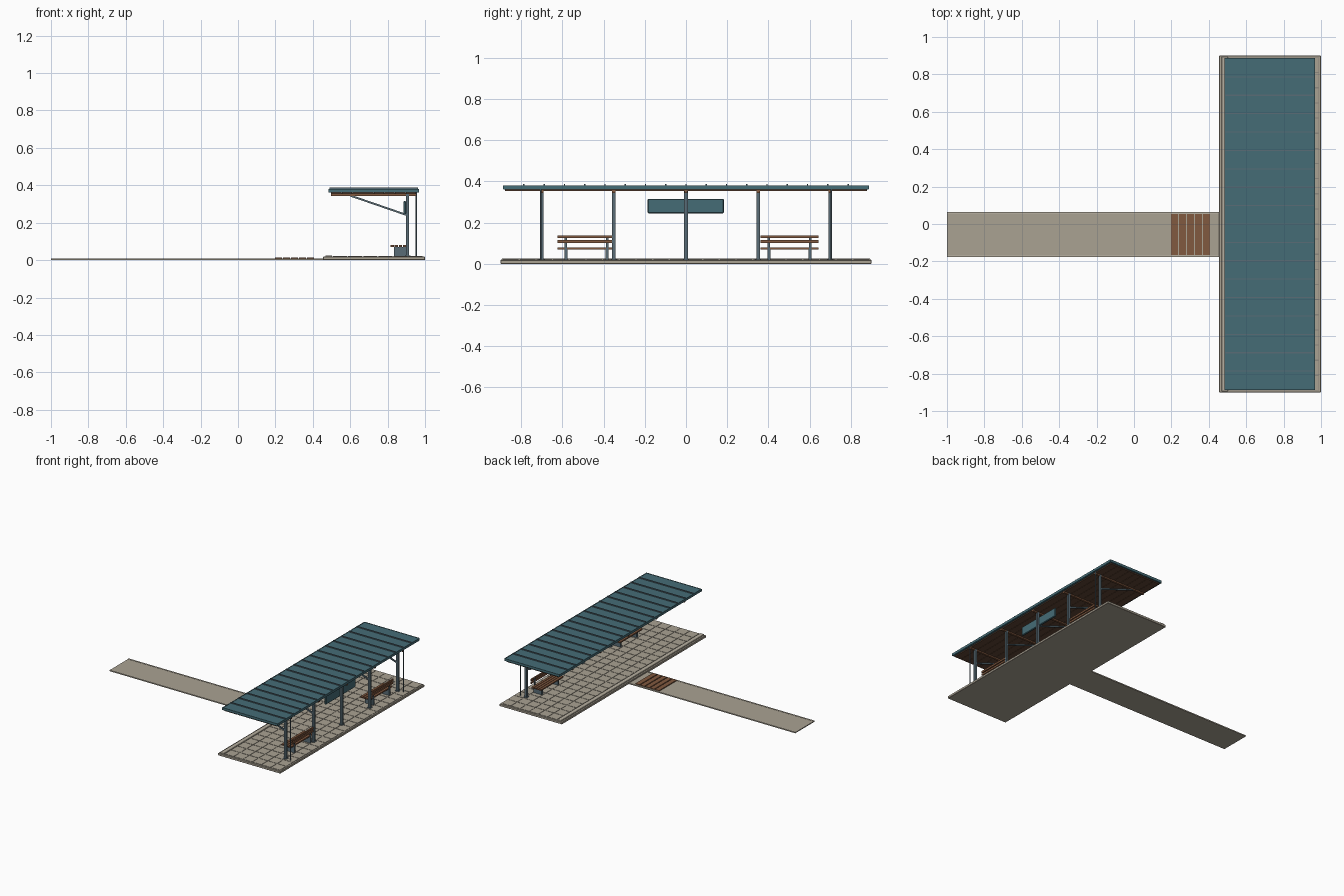
import bpy, bmesh, math
from mathutils import Vector, Matrix

if "Cube" in bpy.data.objects:
    bpy.data.objects.remove(bpy.data.objects["Cube"])


def material(name, rgb):
    m = bpy.data.materials.new(name)
    m.diffuse_color = (*rgb, 1)
    m.use_nodes = True
    m.node_tree.nodes["Principled BSDF"].inputs["Base Color"].default_value = m.diffuse_color
    return m


STONE = material("stone", (0.40, 0.36, 0.29))
LIGHT = material("light_stone", (0.47, 0.43, 0.35))
GROUT = material("grout", (0.27, 0.25, 0.21))
TEAL = material("teal_metal", (0.06, 0.15, 0.18))
STEEL = material("steel", (0.10, 0.15, 0.18))
WOOD = material("wood", (0.22, 0.10, 0.05))
DARK_WOOD = material("dark_wood", (0.12, 0.06, 0.035))


def finish(name, bm, mat):
    mesh = bpy.data.meshes.new(name)
    bm.to_mesh(mesh)
    bm.free()
    obj = bpy.data.objects.new(name, mesh)
    bpy.context.collection.objects.link(obj)
    mesh.materials.append(mat)
    return obj


def boxes(name, bounds, mat, bevel=0):
    """One object from boxes given as (x0, x1, y0, y1, z0, z1)."""
    bm = bmesh.new()
    for x0, x1, y0, y1, z0, z1 in bounds:
        mtx = (Matrix.Translation(((x0 + x1) / 2, (y0 + y1) / 2, (z0 + z1) / 2))
               @ Matrix.Diagonal((x1 - x0, y1 - y0, z1 - z0, 1)))
        bmesh.ops.create_cube(bm, size=1, matrix=mtx)
    obj = finish(name, bm, mat)
    if bevel:
        mod = obj.modifiers.new("soft_edges", "BEVEL")
        mod.width, mod.segments = bevel, 1
    return obj


def bar(name, a, b, width, mat, sides=4):
    """Straight bar between two points."""
    a, b = Vector(a), Vector(b)
    r = width / 2 / math.cos(math.pi / sides)
    bm = bmesh.new()
    mtx = (Matrix.Translation((a + b) / 2)
           @ (b - a).to_track_quat("Z", "Y").to_matrix().to_4x4()
           @ Matrix.Rotation(math.pi / sides, 4, "Z"))
    bmesh.ops.create_cone(bm, cap_ends=True, segments=sides, radius1=r,
                          radius2=r, depth=(b - a).length, matrix=mtx)
    return finish(name, bm, mat)


# Access path with edging and timber crossing boards
PY0, PY1 = -0.177, 0.063
boxes("path_slab", [(-1, 0.458, PY0, PY1, 0, 0.007)], STONE)
boxes("path_edging", [(-1, 0.458, PY0, PY0 + 0.01, 0, 0.009),
                      (-1, 0.458, PY1 - 0.01, PY1, 0, 0.009)], LIGHT)
boxes("crossing_boards", [(0.198 + i * 0.043, 0.234 + i * 0.043, PY0 + 0.01,
                           PY1 - 0.01, 0.005, 0.014) for i in range(5)], WOOD)

# Platform: base, paving tiles and raised edge strip
boxes("platform_base", [(0.455, 1, -0.9, 0.9, 0, 0.018)], STONE, 0.002)
boxes("paving_joints", [(0.505, 0.99, -0.89, 0.89, 0.01, 0.0188)], GROUT)
NX, NY, GAP = 6, 22, 0.003
tx, ty = 0.485 / NX, 1.78 / NY
boxes("paving_tiles", [(0.505 + i * tx + GAP, 0.505 + (i + 1) * tx - GAP,
                        -0.89 + j * ty + GAP, -0.89 + (j + 1) * ty - GAP,
                        0.015, 0.021) for i in range(NX) for j in range(NY)], STONE)
boxes("platform_edge_strip", [(0.468, 0.502, -0.895, 0.895, 0.015, 0.025)],
      LIGHT, 0.002)

# Posts with foot plates, rafters and sloping braces
POSTS = [-0.7, -0.35, 0, 0.35, 0.7]
for y in POSTS:
    bar("post", (0.907, y, 0.018), (0.907, y, 0.355), 0.017, STEEL)
    bar("brace", (0.60, y, 0.345), (0.905, y, 0.24), 0.010, STEEL)
boxes("foot_plates", [(0.892, 0.922, y - 0.015, y + 0.015, 0.018, 0.024)
                      for y in POSTS], STEEL)
boxes("rafters", [(0.498, 0.955, y - 0.008, y + 0.008, 0.343, 0.358)
                  for y in POSTS], WOOD)

# Roof: wooden ceiling, metal sheet, standing seams and trim
boxes("ceiling_boards", [(0.498 + i * 0.057, 0.553 + i * 0.057, -0.877, 0.877,
                          0.353, 0.364) for i in range(8)], DARK_WOOD)
boxes("roof_sheet", [(0.488, 0.963, -0.885, 0.885, 0.361, 0.379)], TEAL)
boxes("roof_seams", [(0.488, 0.963, -0.885 + k * 1.77 / 18 - 0.003,
                      -0.885 + k * 1.77 / 18 + 0.003, 0.376, 0.387)
                     for k in range(1, 18)], STEEL)
boxes("roof_trim", [(0.484, 0.489, -0.888, 0.888, 0.362, 0.381),
                    (0.962, 0.967, -0.888, 0.888, 0.362, 0.381),
                    (0.487, 0.965, -0.888, -0.883, 0.362, 0.381),
                    (0.487, 0.965, 0.883, 0.888, 0.362, 0.381)], TEAL)

# Rear downpipes
for y in (-0.705, 0.705):
    pipe = bar("downpipe", (0.954, y, 0.018), (0.954, y, 0.362), 0.008, STEEL, 10)
    for p in pipe.data.polygons:
        p.use_smooth = len(p.vertices) == 4

# Blank hanging sign board
boxes("sign_board", [(0.884, 0.900, -0.187, 0.184, 0.245, 0.315)], TEAL, 0.004)

# Two benches: slatted seat, back rails and panel legs
for cy in (-0.483, 0.502):
    y0, y1 = cy - 0.14, cy + 0.14
    boxes("bench_seat", [(0.816 + i * 0.022, 0.834 + i * 0.022, y0, y1, 0.07, 0.08)
                         for i in range(4)], WOOD)
    boxes("bench_back", [(0.902, 0.912, y0, y1, 0.102, 0.116),
                         (0.902, 0.912, y0, y1, 0.124, 0.138)], WOOD)
    for side in (-0.1, 0.1):
        y = cy + side
        boxes("bench_leg", [(0.835, 0.905, y - 0.007, y + 0.007, 0.018, 0.071)], STEEL)
        boxes("bench_back_support", [(0.898, 0.903, y - 0.006, y + 0.006,
                                      0.065, 0.136)], STEEL)
